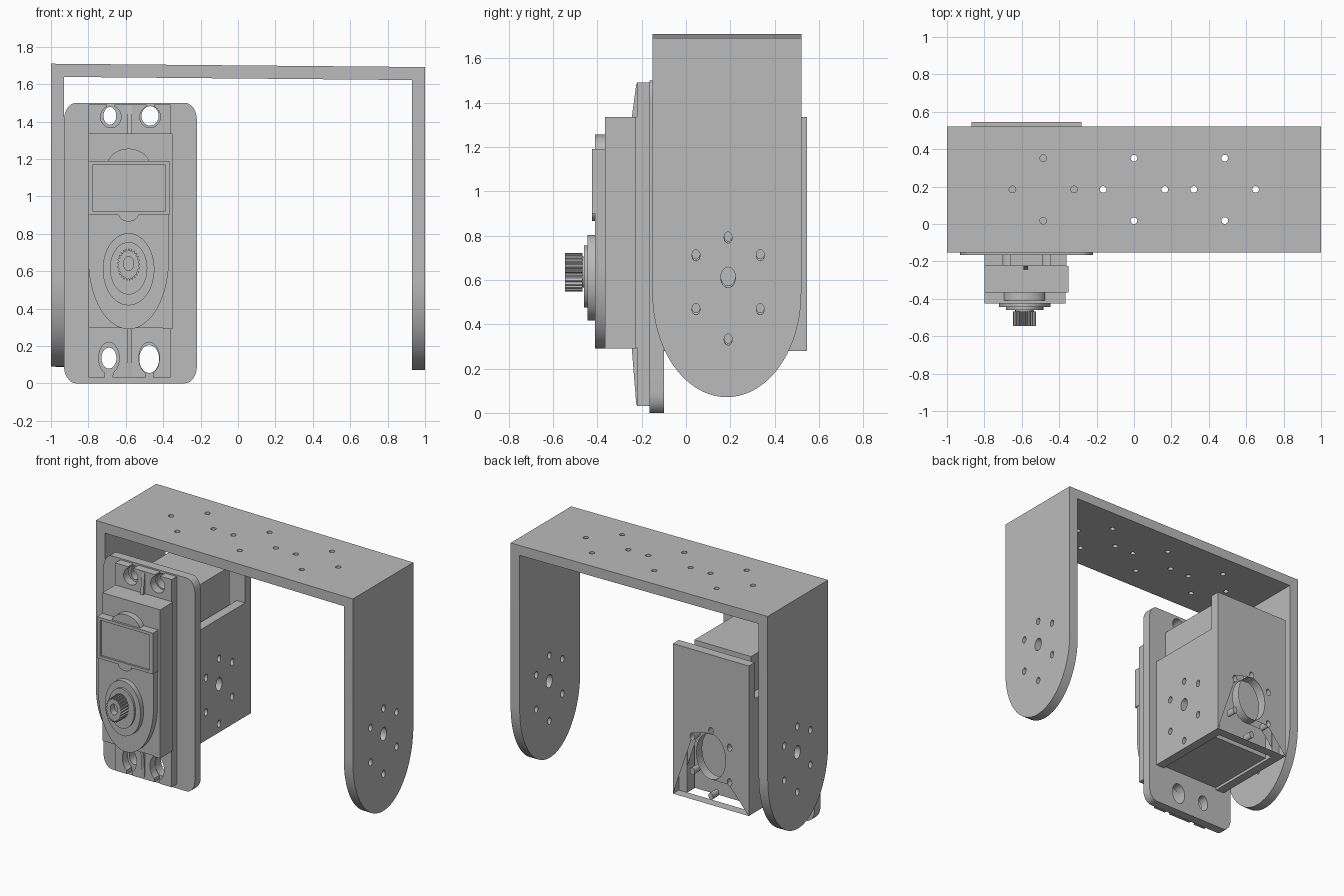
import bpy, bmesh
from math import sin, cos, pi, radians
from mathutils import Matrix

if "Cube" in bpy.data.objects:
    bpy.data.objects.remove(bpy.data.objects["Cube"])

grey = bpy.data.materials.new("plain grey")
grey.use_nodes = True
grey.diffuse_color = (0.5, 0.5, 0.5, 1)
grey.node_tree.nodes["Principled BSDF"].inputs["Base Color"].default_value = (0.5, 0.5, 0.5, 1)

STRETCH = 1.4   # round features are taller than wide
CX = -0.585     # centre line of the servo

# Columns give where profile u, profile v and depth point
AXES = {
    "x": Matrix(((0, 0, 1, 0), (1, 0, 0, 0), (0, 1, 0, 0), (0, 0, 0, 1))),
    "y": Matrix(((1, 0, 0, 0), (0, 0, 1, 0), (0, 1, 0, 0), (0, 0, 0, 1))),
    "z": Matrix.Identity(4),
}


def arc(u, v, ru, rv, start=0, end=360, n=32):
    """Points on an ellipse; a full turn leaves out the repeated last point."""
    steps = n if end - start == 360 else n + 1
    angles = [radians(start + (end - start) * i / n) for i in range(steps)]
    return [(u + ru * cos(a), v + rv * sin(a)) for a in angles]


def oval(u, v, r, n=32):
    return arc(u, v, r, r * STRETCH, n=n)


def rect(u0, u1, v0, v1):
    return [(u0, v0), (u1, v0), (u1, v1), (u0, v1)]


def rounded(u0, u1, v0, v1, r):
    rv = r * STRETCH
    return (arc(u1 - r, v1 - rv, r, rv, 0, 90, 8) + arc(u0 + r, v1 - rv, r, rv, 90, 180, 8)
            + arc(u0 + r, v0 + rv, r, rv, 180, 270, 8) + arc(u1 - r, v0 + rv, r, rv, 270, 360.01, 8))


def slab(name, axis, d0, d1, outline, holes=(), shear=0):
    """Extrude a flat outline with holes between two depths along an axis."""
    curve = bpy.data.curves.new(name, "CURVE")
    curve.dimensions = "2D"
    curve.fill_mode = "BOTH"
    curve.extrude = (d1 - d0) / 2
    for loop in [outline, *holes]:
        spline = curve.splines.new("POLY")
        spline.points.add(len(loop) - 1)
        for p, (u, v) in zip(spline.points, loop):
            p.co = (u, v, 0, 1)
        spline.use_cyclic_u = True
    temp = bpy.data.objects.new(name + "_outline", curve)
    bpy.context.collection.objects.link(temp)
    bpy.context.view_layer.update()
    mesh = bpy.data.meshes.new_from_object(temp.evaluated_get(bpy.context.evaluated_depsgraph_get()))
    bpy.data.objects.remove(temp)
    bpy.data.curves.remove(curve)
    mesh.name = name
    mesh.transform(AXES[axis] @ Matrix.Translation((0, 0, (d0 + d1) / 2)))
    bm = bmesh.new()
    bm.from_mesh(mesh)
    bmesh.ops.remove_doubles(bm, verts=bm.verts, dist=0.0002)
    for v in bm.verts:
        v.co.z += shear * v.co.x
    bmesh.ops.recalc_face_normals(bm, faces=bm.faces)
    bm.to_mesh(mesh)
    bm.free()
    mesh.materials.clear()
    mesh.materials.append(grey)
    obj = bpy.data.objects.new(name, mesh)
    bpy.context.collection.objects.link(obj)
    bpy.ops.object.select_all(action="DESELECT")
    obj.select_set(True)
    bpy.context.view_layer.objects.active = obj
    bpy.ops.object.shade_smooth_by_angle(angle=radians(25))
    return obj


def horn_holes(u, centre):
    """A centre hole ringed by six screw holes."""
    ring = [oval(u + 0.145 * s, z, 0.018, 16) for s in (-1, 1) for z in (0.72, 0.477)]
    ring += [oval(u, z, 0.018, 16) for z in (0.80, 0.34)]
    return ring + [oval(u, 0.62, centre)]


# U-shaped outer bracket, very slightly tilted
TILT = -0.009
small = [arc(cx + dx, 0.185 + dy, 0.018, 0.018, n=16) for cx in (-0.485, 0, 0.485)
         for dx, dy in ((0.165, 0), (-0.165, 0), (0, 0.167), (0, -0.167))]
slab("bracket_top", "z", 1.63, 1.70, rect(-1, 1, -0.152, 0.52), small, TILT)
leg = [(0.52, 1.631), (-0.152, 1.631)] + arc(0.184, 0.55, 0.336, 0.47, 180, 360.01, 40)
for name, x in (("bracket_right_leg", -1), ("bracket_left_leg", 0.93)):
    slab(name, "x", x, x + 0.07, leg, horn_holes(0.19, 0.033), TILT)

# Servo holder: front plate, side walls and back wall
screws = [oval(-0.685, 1.43, 0.034), arc(-0.47, 1.43, 0.046, 0.052),
          oval(-0.69, 0.135, 0.04), oval(-0.475, 0.13, 0.053)]
slab("holder_front_plate", "y", -0.165, -0.10, rounded(-0.93, -0.22, 0, 1.5, 0.065), screws)
wall = rect(-0.11, 0.48, 0.28, 1.08)
for name, x in (("holder_right_wall", -0.87), ("holder_left_wall", -0.345)):
    slab(name, "x", x, x + 0.065, wall, horn_holes(0.19, 0.033))
slab("holder_back_wall", "y", 0.478, 0.545, rect(-0.87, -0.28, 0.28, 1.335), horn_holes(-0.575, 0.115))

# Servo case
slab("servo_case", "y", -0.365, 0.42, rect(-0.80, -0.36, 0.295, 1.335))
slab("servo_case_side", "y", -0.365, -0.225, rect(-0.40, -0.35, 0.29, 1.335))


def keyhole(x, z, edge):
    """Part of an ear's edge: a slot running into an oval hole."""
    hole = arc(x, z, 0.055, 0.058 if z > 1 else 0.085, 112, 428, 28)
    return [(x - 0.02, edge)] + hole + [(x + 0.02, edge)]


# Mounting ears with open screw slots, and their stiffening ribs
top_ear = ([(-0.80, 1.32)] + [(-0.80, 1.49)] + keyhole(-0.68, 1.425, 1.49)
           + keyhole(-0.47, 1.425, 1.49) + [(-0.36, 1.49), (-0.36, 1.32)])
low_ear = ([(-0.80, 0.30)] + [(-0.80, 0.03)]
           + [(x, 0.27 - z) for x, z in keyhole(-0.69, 0.135, 0.24)]
           + [(x, 0.27 - z) for x, z in keyhole(-0.475, 0.135, 0.24)]
           + [(-0.36, 0.03), (-0.36, 0.30)])
slab("servo_top_ear", "y", -0.222, -0.165, top_ear)
slab("servo_bottom_ear", "y", -0.222, -0.165, low_ear)
for name, root, tip in (("top_ear_rib", 1.33, 1.485), ("bottom_ear_rib", 0.295, 0.035)):
    slab(name, "x", -0.59, -0.568, [(-0.21, root), (-0.245, root), (-0.224, tip), (-0.21, tip)])

# Raised cover on the front of the case
cover = [(-0.37, 0.91), (-0.80, 0.91)] + arc(CX, 0.66, 0.215, 0.37, 180, 360.01, 40)
slab("servo_cover", "y", -0.41, -0.364, cover)
slab("label_upper_tab", "y", -0.41, -0.364, arc(CX, 1.16, 0.115, 0.095, 0, 180.01, 24))
slab("label_lower_tab", "y", -0.425, -0.40, arc(CX, 0.91, 0.055, 0.045, 180, 360.01, 16))
slab("label_frame", "y", -0.425, -0.364, rect(-0.80, -0.365, 0.90, 1.19),
     [rect(-0.775, -0.39, 0.92, 1.17)])
slab("label_panel", "y", -0.412, -0.364, rect(-0.78, -0.385, 0.915, 1.175))

# Output bearing and toothed shaft
slab("bearing_base", "y", -0.445, -0.40, oval(CX, 0.61, 0.138, 48))
slab("bearing_ring", "y", -0.46, -0.44, oval(CX, 0.615, 0.10, 48))
slab("shaft_neck", "y", -0.50, -0.45, oval(CX, 0.635, 0.05))
TEETH = 25
spline = []
for i in range(TEETH * 4):
    r = 0.062 if i % 4 < 2 else 0.053
    a = 2 * pi * i / (TEETH * 4)
    spline.append((CX + r * cos(a), 0.635 + r * STRETCH * sin(a)))
slab("output_shaft", "y", -0.545, -0.467, spline, [oval(CX, 0.64, 0.027)])
